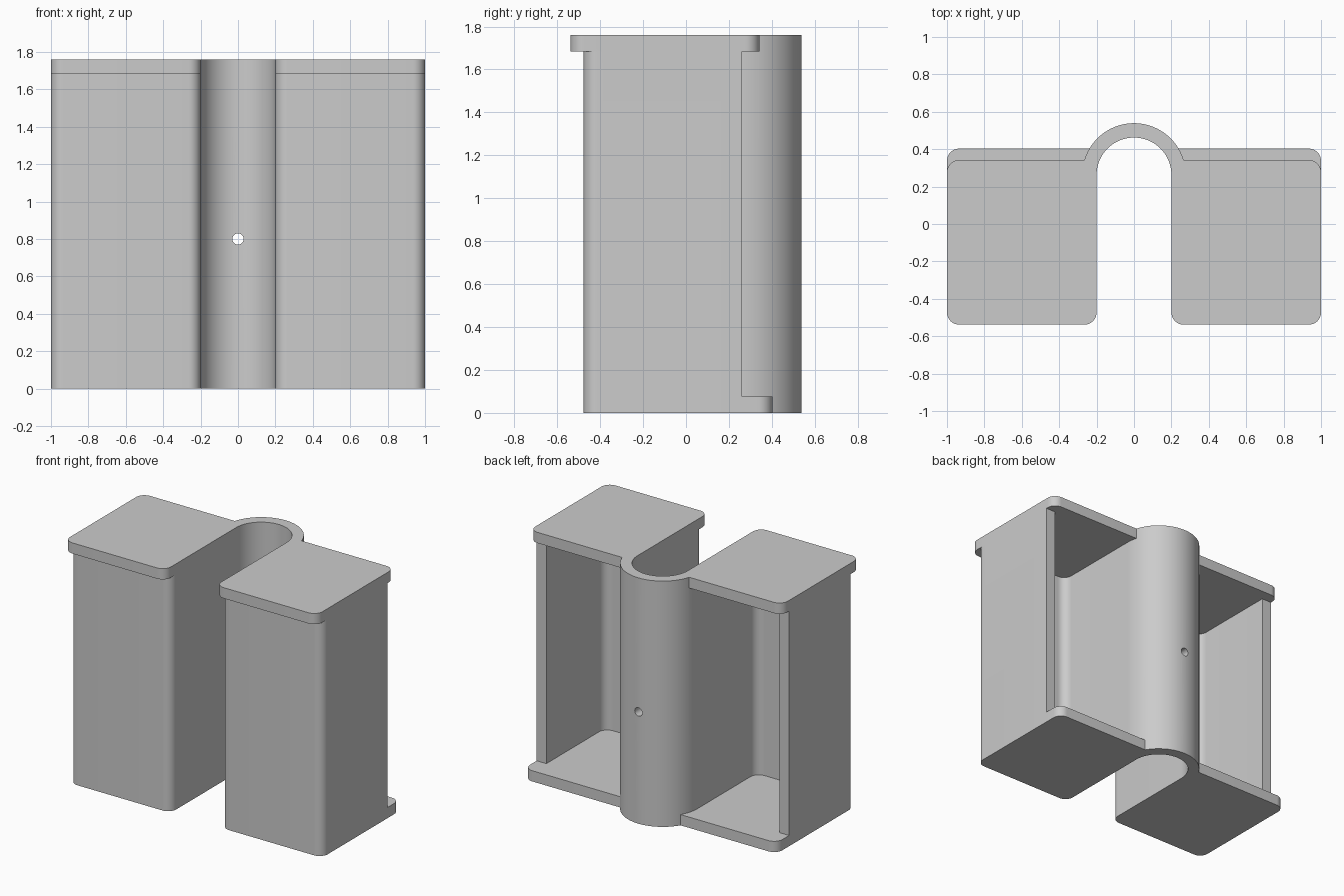
import bpy, bmesh, math

if "Cube" in bpy.data.objects:
    bpy.data.objects.remove(bpy.data.objects["Cube"])

HEIGHT, WALL = 1.76, 0.077
BORE, BORE_Y = 0.20, 0.262        # channel radius and centre
FRONT, ROUND = -0.477, 0.065      # front wall plane, corner radius
DEPTH = 0.88                      # end plate depth

grey = bpy.data.materials.new("light_grey")
grey.use_nodes = True
colour = (0.6, 0.6, 0.6, 1)
grey.diffuse_color = colour
grey.node_tree.nodes["Principled BSDF"].inputs["Base Color"].default_value = colour


def arc(cx, cy, r, start, end, steps=10):
    angles = [math.radians(start + (end - start) * i / steps) for i in range(steps + 1)]
    return [(cx + r * math.cos(a), cy + r * math.sin(a)) for a in angles]


def prism(name, outline, z0, z1):
    """Extrude a flat outline between two heights."""
    bm = bmesh.new()
    base = bm.faces.new([bm.verts.new((x, y, z0)) for x, y in outline])
    top = bmesh.ops.extrude_face_region(bm, geom=[base], use_keep_orig=True)["geom"]
    bmesh.ops.translate(bm, vec=(0, 0, z1 - z0),
                        verts=[v for v in top if isinstance(v, bmesh.types.BMVert)])
    bmesh.ops.recalc_face_normals(bm, faces=bm.faces)
    mesh = bpy.data.meshes.new(name)
    bm.to_mesh(mesh)
    bm.free()
    mesh.materials.append(grey)
    obj = bpy.data.objects.new(name, mesh)
    bpy.context.collection.objects.link(obj)
    return obj


def combine(target, other, operation):
    """Apply a boolean and discard the second object."""
    bpy.context.view_layer.objects.active = target
    mod = target.modifiers.new("combine", 'BOOLEAN')
    mod.operation, mod.object, mod.solver = operation, other, 'EXACT'
    bpy.ops.object.modifier_apply(modifier=mod.name)
    bpy.data.objects.remove(other)


def mirrored(points):
    return [(-x, y) for x, y in reversed(points)]


# Shell: two open-backed boxes joined by a half-round channel
inner = BORE + WALL
front_in = FRONT + WALL
outside = (arc(BORE + ROUND, FRONT + ROUND, ROUND, 180, 270)
           + arc(1 - ROUND, FRONT + ROUND, ROUND, 270, 360) + [(1, BORE_Y)])
inside = ([(1 - WALL, BORE_Y)]
          + arc(1 - WALL - ROUND, front_in + ROUND, ROUND, 360, 270)
          + arc(inner + ROUND, front_in + ROUND, ROUND, 270, 180))
half = outside + inside
shell = prism("channel_housing",
              half + arc(0, BORE_Y, inner, 0, 180, 64) + mirrored(half)
              + arc(0, BORE_Y, BORE, 180, 0, 64), 0, HEIGHT)

# End plates: the top ones sit further forward than the bottom ones
for level, z0, front in (("bottom", 0, FRONT), ("top", HEIGHT - WALL, -0.538)):
    back = front + DEPTH
    plate = (arc(BORE + ROUND, front + ROUND, ROUND, 180, 270)
             + arc(1 - ROUND, front + ROUND, ROUND, 270, 360)
             + arc(1 - ROUND, back - ROUND, ROUND, 0, 90)
             + [(BORE + 0.02, back), (BORE, BORE_Y)])
    for side, outline in (("left", plate), ("right", mirrored(plate))):
        combine(shell, prism(f"{level}_{side}_plate", outline, z0, z0 + WALL), 'UNION')

# Small screw hole through the back of the channel
bpy.ops.mesh.primitive_cylinder_add(vertices=32, radius=0.03, depth=0.3,
                                    location=(0, 0.5, 0.8), rotation=(math.pi / 2, 0, 0))
drill = bpy.context.object
drill.name = "hole_cutter"
drill.hide_render = True
drill.data.materials.append(grey)
combine(shell, drill, 'DIFFERENCE')

bpy.ops.object.select_all(action='DESELECT')
shell.select_set(True)
bpy.context.view_layer.objects.active = shell
bpy.ops.object.shade_smooth_by_angle(angle=math.radians(30))
